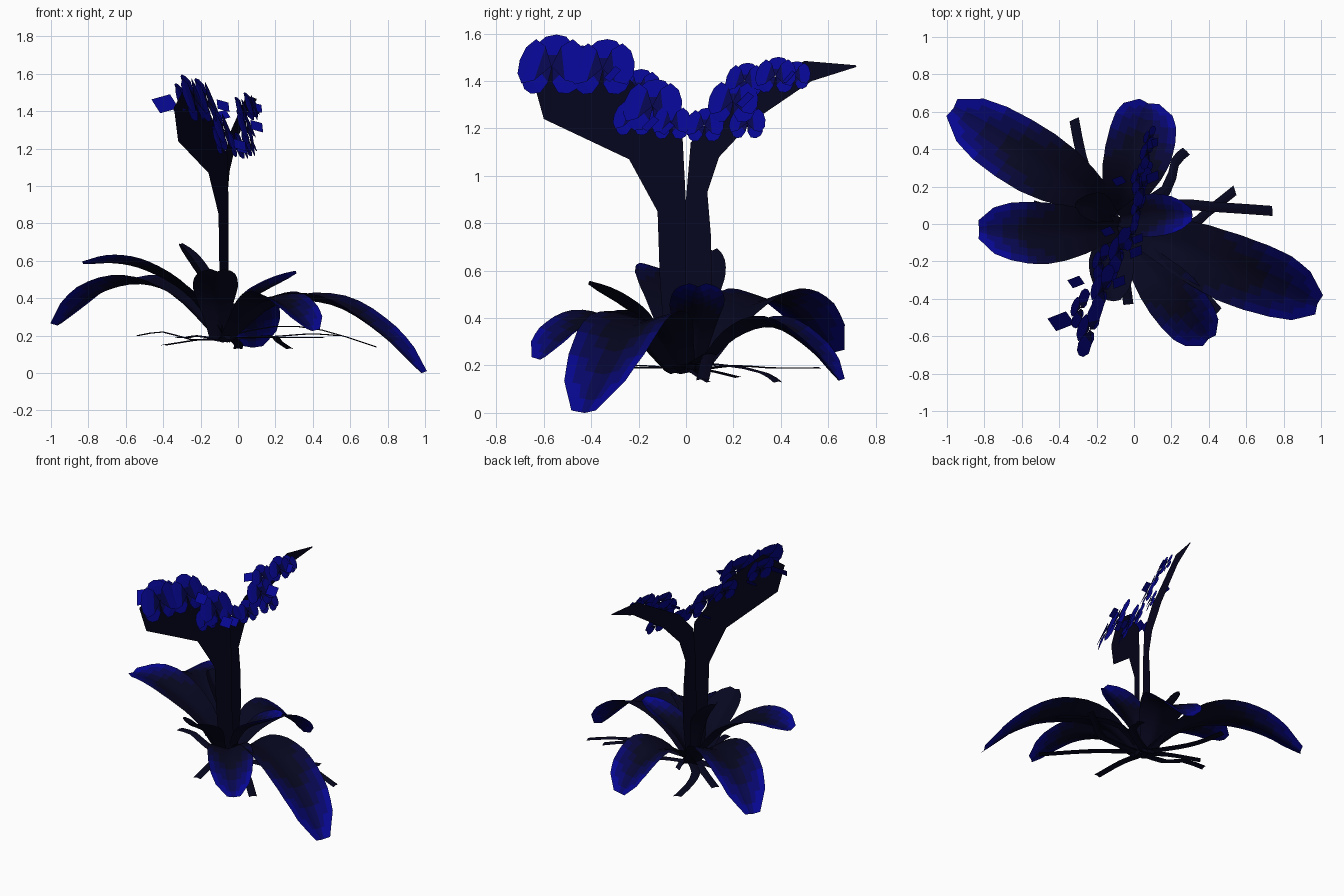
import bpy, math
from mathutils import Vector

if "Cube" in bpy.data.objects:
    bpy.data.objects.remove(bpy.data.objects["Cube"])

def mat(name, col):
    m = bpy.data.materials.new(name)
    m.diffuse_color = (*col, 1)
    m.use_nodes = True
    m.node_tree.nodes["Principled BSDF"].inputs["Base Color"].default_value = m.diffuse_color
    return m

# Shades from dark leaf base to blue tip
MATS = [mat(f"navy_{i}", (0.002, 0.002, b)) for i, b in enumerate((.014, .035, .075, .15, .28))]

def mesh(name, verts, faces, mids, smooth=False):
    me = bpy.data.meshes.new(name)
    me.from_pydata([tuple(v) for v in verts], [], faces)
    for m in MATS:
        me.materials.append(m)
    for p, i in zip(me.polygons, mids):
        p.material_index = i
        p.use_smooth = smooth
    me.update()
    ob = bpy.data.objects.new(name, me)
    bpy.context.collection.objects.link(ob)
    return ob

def spline(pts, n):
    """n+1 points along a Catmull-Rom curve through pts"""
    p = [Vector(a) for a in pts]
    p = [2 * p[0] - p[1]] + p + [2 * p[-1] - p[-2]]
    out = []
    for i in range(n + 1):
        s = i / n * (len(pts) - 1)
        k = min(int(s), len(pts) - 2)
        t = s - k
        a, b, c, d = p[k:k + 4]
        out.append(0.5 * (2 * b + (c - a) * t + (2 * a - 5 * b + 4 * c - d) * t * t
                          + (3 * b - a - 3 * c + d) * t ** 3))
    return out

def blade(name, pts, half, widths, fold, n=8, gradient=True):
    """Folded strip along a path: leaves and roots"""
    path = spline(pts, n)
    side = (path[-1] - path[0]).cross(Vector((0, 0, 1))).normalized()
    verts, faces, mids = [], [], []
    cols = (-1, -0.75, -0.5, -0.25, 0, 0.25, 0.5, 0.75, 1)
    for i, c in enumerate(path):
        s = i / n * (len(widths) - 1)
        k = min(int(s), len(widths) - 2)
        w = half * (widths[k] + (widths[k + 1] - widths[k]) * (s - k))
        d = (path[min(i + 1, n)] - path[max(i - 1, 0)]).normalized()
        up = side.cross(d).normalized()
        for f in cols:
            verts.append(c + side * w * f + up * fold * (abs(f) - 0.5) * w / half)
    for i in range(n):
        for j in range(8):
            a = i * 9 + j
            faces.append((a, a + 1, a + 10, a + 9))
            t = (i + 0.5) / n + 0.3 * (abs(j - 3.5) / 3.5 - 0.5)
            mids.append(max(0, min(4, int((t - 0.47) * 9))) if gradient else 0)
    return mesh(name, verts, faces, mids, True)

# Leaves: path and half width
LEAF = (0.35, 0.5, 0.72, 0.9, 1, 1, 0.93, 0.75, 0.3)
leaves = [
    ([(-.08, .04, .17), (-.3, .2, .41), (-.52, .33, .5), (-.76, .48, .44), (-.97, .62, .26)], .18),
    ([(-.08, -.02, .2), (-.27, -.04, .44), (-.48, -.05, .57), (-.66, -.04, .61), (-.83, -.03, .59)], .165),
    ([(-.08, .05, .17), (-.04, .2, .33), (.02, .37, .385), (.06, .54, .28), (.08, .65, .14)], .18),
    ([(-.05, -.02, .17), (.2, -.1, .38), (.5, -.23, .39), (.77, -.33, .23), (.985, -.43, .005)], .185),
    ([(-.06, -.06, .17), (.08, -.24, .37), (.2, -.38, .41), (.31, -.52, .34), (.4, -.62, .23)], .15),
    ([(-.08, .03, .18), (.02, .04, .38), (.15, .05, .47), (.31, .05, .54)], .115),
    ([(-.11, -.04, .18), (-.12, -.15, .38), (-.12, -.27, .48), (-.11, -.41, .55)], .12),
    ([(-.1, .04, .2), (-.17, .08, .48), (-.23, .1, .59), (-.31, .11, .69)], .08),
]
for i, (pts, w) in enumerate(leaves):
    blade(f"leaf_{i + 1}", pts, w, LEAF, 0.05, n=16 if i < 5 else 10, gradient=i < 6)

# Roots radiating just above the bottom
roots = [
    [(-.05, .02, .2), (.2, .1, .25), (.45, .09, .23), (.74, .07, .14)],
    [(-.05, 0, .18), (.25, -.03, .2), (.4, .07, .21), (.54, .18, .2)],
    [(-.05, .05, .18), (.17, .18, .2), (.22, .33, .17), (.28, .39, .13)],
    [(-.08, .05, .18), (-.22, .2, .2), (-.28, .36, .19), (-.32, .56, .19)],
    [(-.08, 0, .18), (-.25, .02, .18), (-.4, .06, .22), (-.54, .1, .2)],
    [(-.08, 0, .18), (-.2, .1, .18), (-.4, .23, .15)],
    [(-.08, 0, .18), (-.06, -.2, .2), (-.03, -.43, .18)],
    [(-.05, 0, .2), (0, .05, .16), (.0, .1, .13)],
    [(-.05, 0, .19), (.2, -.2, .19), (.45, -.47, .19)],
]
for i, pts in enumerate(roots):
    blade(f"root_{i + 1}", pts, 0.03, (1, 1, .9, .9), -0.006, 6, False)

# Flower stalks: flat cards, given as outer and inner edges in (y, z)
def x1(y): return -0.05 + 0.45 * y
def x2(y): return -0.08 + 0.25 * y

def stalk(name, outer, inner, fx):
    verts = [(fx(y), y, z) for pair in zip(outer, inner) for y, z in pair]
    n = len(outer) - 1
    mesh(name, verts, [(2 * i, 2 * i + 1, 2 * i + 3, 2 * i + 2) for i in range(n)], [0] * n)

stalk("stalk_front",
      [(-.08, .18), (-.11, .55), (-.12, .85), (-.24, 1.07), (-.6, 1.24), (-.65, 1.42)],
      [(.02, .18), (0, .55), (0, .88), (-.015, 1.17), (-.25, 1.42), (-.5, 1.54)], x1)
stalk("stalk_back",
      [(.08, .18), (.11, .5), (.105, .75), (.09, .93), (.14, 1.08), (.28, 1.23), (.53, 1.4), (.72, 1.46)],
      [(-.02, .18), (-.01, .5), (0, .75), (0, .9), (.02, 1.14), (.14, 1.28), (.5, 1.485), (.715, 1.467)], x2)

# Flowers: two broad petals and three narrower ones around a centre
PETAL = [(0, 0), (.35, .65), (.7, .85), (.93, .5), (1, 0), (.93, -.5), (.7, -.85), (.35, -.65)]

def flower(name, x, y, z, r):
    u = Vector((0.3, 0.95, 0)).normalized()
    nrm = Vector((0.9, -0.285, 0.36)).normalized()
    v = nrm.cross(u)
    c = Vector((x, y, z))
    verts, faces, mids = [], [], []
    for k, (ang, wide) in enumerate([(90, .6), (220, .5), (320, .5), (12, .8), (168, .8)]):
        a = math.radians(ang)
        d = u * math.cos(a) + v * math.sin(a)
        e = v * math.cos(a) - u * math.sin(a)
        b = len(verts)
        lift = 0.01 * (k > 2)
        for t, w in PETAL:
            bend = (0.15 * t - 0.22 * t * t) * r
            verts.append(c + d * t * r + e * w * wide * r + nrm * (bend + lift))
        faces += [(b, b + 1, b + 7), (b + 1, b + 2, b + 6, b + 7),
                  (b + 2, b + 3, b + 5, b + 6), (b + 3, b + 4, b + 5)]
        mids += [2, 4, 4, 4]
    mesh(name, verts, faces, mids)

front = [(-.24, -.565, 1.46, .15), (-.17, -.35, 1.45, .14), (-.08, -.14, 1.29, .13),
         (-.02, -.06, 1.22, .085), (-.1, -.22, 1.24, .09),
         (-.29, -.45, 1.45, .11), (-.18, -.2, 1.36, .1)]
back = [(0.02, .08, 1.21, .085), (.04, .2, 1.31, .11), (.06, .26, 1.22, .08),
        (.02, .25, 1.4, .085), (.07, .38, 1.42, .09), (.08, .46, 1.42, .07)]
for i, f in enumerate(front):
    flower(f"front_flower_{i + 1}", *f)
for i, f in enumerate(back):
    flower(f"back_flower_{i + 1}", *f)

# Flower lips: small tilted square cards
lips = [(-.39, -.52, 1.44, .055), (-.31, -.31, 1.41, .035), (-.14, -.04, 1.22, .03),
        (-.08, -.31, 1.43, .035), (.01, -.15, 1.22, .035), (.02, -.08, 1.2, .03),
        (-.08, .23, 1.38, .03), (.1, .25, 1.32, .035), (.1, .43, 1.42, .03)]
for i, (x, y, z, h) in enumerate(lips):
    c = Vector((x, y, z))
    s = -1 if i in (0, 1, 2, 6) else 1
    a = Vector((0.9, 0.35, -0.25 * s)).normalized() * h
    b = a.cross(Vector((0.1, -0.7, 0.7))).normalized() * h
    mesh(f"lip_{i + 1}", [c - a - b, c + a - b, c + a + b, c - a + b], [(0, 1, 2, 3)], [4])
